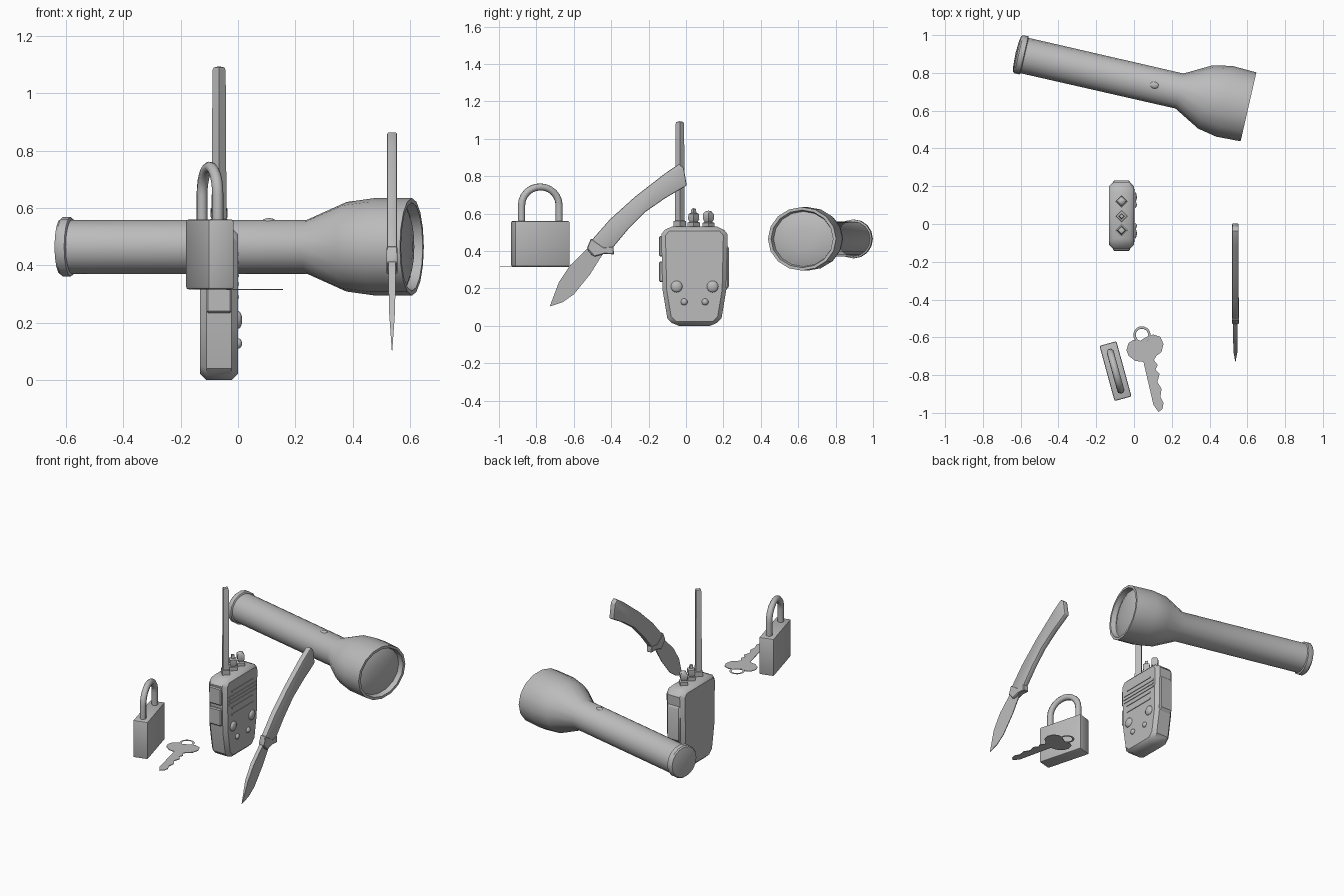
import bpy, bmesh, math
from mathutils import Matrix, Vector

if "Cube" in bpy.data.objects:
    bpy.data.objects.remove(bpy.data.objects["Cube"])

grey = bpy.data.materials.new("plain_grey")
grey.diffuse_color = (0.5, 0.5, 0.5, 1)
grey.use_nodes = True
grey.node_tree.nodes["Principled BSDF"].inputs["Base Color"].default_value = grey.diffuse_color


def finish(obj, bevel=0.0, segments=1, angle=35):
    """Bevel, smooth by angle and colour an object."""
    bpy.ops.object.select_all(action='DESELECT')
    obj.select_set(True)
    bpy.context.view_layer.objects.active = obj
    if bevel:
        m = obj.modifiers.new("bevel", 'BEVEL')
        m.width, m.segments, m.limit_method = bevel, segments, 'ANGLE'
        m.angle_limit = math.radians(40)
        bpy.ops.object.modifier_apply(modifier=m.name)
    bpy.ops.object.shade_smooth_by_angle(angle=math.radians(angle))
    obj.data.materials.clear()
    obj.data.materials.append(grey)
    return obj


def from_bmesh(name, bm, **kw):
    bmesh.ops.recalc_face_normals(bm, faces=bm.faces)
    me = bpy.data.meshes.new(name)
    bm.to_mesh(me)
    bm.free()
    obj = bpy.data.objects.new(name, me)
    bpy.context.collection.objects.link(obj)
    return finish(obj, **kw)


def prism(name, pts, axis, centre, half, **kw):
    """Outline extruded along x (pts are y,z) or z (pts are x,y); half may vary per point."""
    halves = half if isinstance(half, list) else [half] * len(pts)
    bm = bmesh.new()
    sides = []
    for sign in (-1, 1):
        ring = []
        for (a, b), h in zip(pts, halves):
            c = centre + sign * h
            ring.append(bm.verts.new((c, a, b) if axis == 'x' else (a, b, c)))
        bm.faces.new(ring)
        sides.append(ring)
    n = len(pts)
    for i in range(n):
        j = (i + 1) % n
        bm.faces.new((sides[0][i], sides[0][j], sides[1][j], sides[1][i]))
    return from_bmesh(name, bm, **kw)


def lathe(name, profile, matrix, sides=16, **kw):
    """Profile rows (along x, y radius, z radius) turned about x; zero radius makes a pole."""
    bm = bmesh.new()
    rings = []
    for s, ry, rz in profile:
        if ry == 0:
            rings.append([bm.verts.new((s, 0, 0))])
        else:
            rings.append([bm.verts.new((s, ry * math.cos(2 * math.pi * k / sides),
                                        rz * math.sin(2 * math.pi * k / sides))) for k in range(sides)])
    for a, b in zip(rings, rings[1:]):
        for k in range(sides):
            j = (k + 1) % sides
            quad = [a[k % len(a)], a[j % len(a)], b[j % len(b)], b[k % len(b)]]
            bm.faces.new(list(dict.fromkeys(quad)))
    bmesh.ops.transform(bm, matrix=matrix, verts=bm.verts)
    return from_bmesh(name, bm, **kw)


def box(name, centre, size, turn=0, **kw):
    bm = bmesh.new()
    m = Matrix.Translation(centre) @ Matrix.Rotation(turn, 4, 'Z') @ Matrix.Diagonal((*size, 1))
    bmesh.ops.create_cube(bm, size=1, matrix=m)
    return from_bmesh(name, bm, **kw)


def ball(name, centre, size, turn=0):
    bm = bmesh.new()
    m = Matrix.Translation(centre) @ Matrix.Rotation(turn, 4, 'Z') @ Matrix.Diagonal((*size, 1))
    bmesh.ops.create_uvsphere(bm, u_segments=14, v_segments=8, radius=1, matrix=m)
    return from_bmesh(name, bm)


# Flashlight, lying level and turned about z
tilt = math.radians(-12.9)
torch = Matrix.Translation((-0.624, 0.902, 0.465)) @ Matrix.Rotation(tilt, 4, 'Z')
lathe("flashlight_body", [
    (0.03, 0, 0), (0.03, 0.096, 0.094), (0.887, 0.095, 0.094), (1.028, 0.172, 0.156),
    (1.131, 0.192, 0.170), (1.262, 0.187, 0.170), (1.262, 0.170, 0.154),
    (1.23, 0.163, 0.147), (1.23, 0, 0)], torch)
lathe("flashlight_end_cap", [
    (-0.004, 0, 0), (0, 0.07, 0.07), (0.006, 0.097, 0.097), (0.014, 0.103, 0.104),
    (0.042, 0.104, 0.104), (0.046, 0.097, 0.097), (0.046, 0, 0)], torch)
lathe("flashlight_lens", [
    (1.228, 0.164, 0.148), (1.241, 0.13, 0.118), (1.25, 0.07, 0.063), (1.253, 0, 0)], torch)
ball("flashlight_switch", (0.108, 0.735, 0.552), (0.026, 0.019, 0.013), tilt)

# Two-way radio, facing +x
prism("radio_body", [(-0.06, 0), (-0.10, 0.04), (-0.125, 0.19), (-0.132, 0.49), (-0.10, 0.53),
                     (0.19, 0.53), (0.222, 0.49), (0.215, 0.19), (0.19, 0.04), (0.15, 0)],
      'x', -0.066, 0.066, bevel=0.022)
for i, z in enumerate((0.425, 0.29)):
    box(f"radio_talk_button_{i}", (-0.066, -0.13, z), (0.088, 0.028, 0.11), bevel=0.006)
prism("radio_side_grip", [(0.20, 0.45), (0.229, 0.42), (0.229, 0.21), (0.20, 0.17)],
      'x', -0.066, 0.045, bevel=0.006)
for i, (z, w) in enumerate(((0.44, 0.22), (0.41, 0.28), (0.387, 0.28), (0.364, 0.28),
                            (0.335, 0.22), (0.29, 0.22))):
    box(f"radio_grille_bar_{i}", (0.0, 0.045, z), (0.008, w, 0.010))
for side in (-1, 1):
    ball(f"radio_large_button_{side}", (0, 0.046 + side * 0.096, 0.21), (0.015, 0.031, 0.031))
    ball(f"radio_small_button_{side}", (0, 0.046 + side * 0.056, 0.128), (0.015, 0.018, 0.018))
# Aerial and knobs, four-sided turnings on the top
knobs = {
    "radio_aerial": (-0.033, [(0.52, 0.033), (0.56, 0.033), (0.562, 0.026), (1.08, 0.023), (1.09, 0.019)]),
    "radio_volume_knob": (0.041, [(0.52, 0.033), (0.553, 0.033), (0.555, 0.022), (0.57, 0.03),
                                  (0.598, 0.028), (0.604, 0.015), (0.625, 0.012)]),
    "radio_channel_knob": (0.12, [(0.52, 0.033), (0.55, 0.033), (0.555, 0.02), (0.57, 0.029),
                                  (0.598, 0.029), (0.612, 0.016)])}
for name, (y, prof) in knobs.items():
    up = Matrix.Translation((-0.066, y, 0)) @ Matrix.Rotation(-math.pi / 2, 4, 'Y')
    rows = [(z, r, r) for z, r in prof] + [(prof[-1][0] + 0.004, 0, 0)]
    lathe(name, [(0.52, 0, 0)] + rows, up, sides=4, angle=50)

# Knife, standing in the plane x = 0.537
knife_x = 0.537
prism("knife_handle", [(-0.037, 0.866), (-0.012, 0.845), (0.004, 0.75), (-0.112, 0.682),
                       (-0.22, 0.607), (-0.31, 0.516), (-0.39, 0.42), (-0.43, 0.395),
                       (-0.50, 0.375), (-0.53, 0.41), (-0.50, 0.463), (-0.406, 0.57),
                       (-0.273, 0.69), (-0.112, 0.815)], 'x', knife_x, 0.0175, bevel=0.007, segments=2)
prism("knife_guard", [(-0.53, 0.415), (-0.508, 0.468), (-0.44, 0.42), (-0.388, 0.425),
                      (-0.385, 0.382), (-0.435, 0.385), (-0.49, 0.37)], 'x', knife_x, 0.019, bevel=0.004)
prism("knife_blade", [(-0.52, 0.42), (-0.62, 0.323), (-0.68, 0.233), (-0.728, 0.104),
                      (-0.66, 0.126), (-0.60, 0.168), (-0.513, 0.275), (-0.444, 0.385)],
      'x', knife_x, [0.012, 0.012, 0.010, 0.001, 0.002, 0.002, 0.002, 0.003])

# Padlock, turned about z
turn = math.radians(15.3)
lock = Matrix.Translation((-0.098, -0.779, 0)) @ Matrix.Rotation(turn, 4, 'Z')
box("padlock_body", (-0.098, -0.779, 0.4385), (0.093, 0.303, 0.243), turn, bevel=0.008, segments=2)
path = [(-0.104, 0.54)] + [(-0.104 * math.cos(a), 0.645 + 0.098 * math.sin(a))
                           for a in [math.pi * k / 12 for k in range(13)]] + [(0.104, 0.54)]
cu = bpy.data.curves.new("padlock_shackle", 'CURVE')
cu.dimensions, cu.bevel_depth, cu.bevel_resolution = '3D', 0.0195, 2
sp = cu.splines.new('POLY')
sp.points.add(len(path) - 1)
for p, (y, z) in zip(sp.points, path):
    p.co = (*(lock @ Vector((0, y, z))), 1)
shackle = bpy.data.objects.new("padlock_shackle", cu)
bpy.context.collection.objects.link(shackle)
bpy.ops.object.select_all(action='DESELECT')
shackle.select_set(True)
bpy.context.view_layer.objects.active = shackle
bpy.ops.object.convert(target='MESH')
finish(bpy.context.view_layer.objects.active, angle=50)

# Key, a thin flat plate with a ring
prism("key", [(-0.04, -0.667), (-0.029, -0.63), (-0.003, -0.614), (0.03, -0.62), (0.066, -0.598),
              (0.103, -0.585), (0.14, -0.598), (0.156, -0.635), (0.146, -0.677), (0.119, -0.698),
              (0.105, -0.72), (0.125, -0.746), (0.114, -0.772), (0.135, -0.794), (0.124, -0.836),
              (0.146, -0.873), (0.14, -0.915), (0.156, -0.947), (0.151, -0.979), (0.13, -0.995),
              (0.103, -0.958), (0.05, -0.73), (0.008, -0.725), (-0.029, -0.698)],
      'z', 0.316, 0.002)
bpy.ops.mesh.primitive_torus_add(major_segments=20, minor_segments=6, major_radius=0.039,
                                 minor_radius=0.0065, location=(0.042, -0.587, 0.316))
ring = bpy.context.object
ring.name = "key_ring"
ring.scale.z = 0.4
finish(ring)
